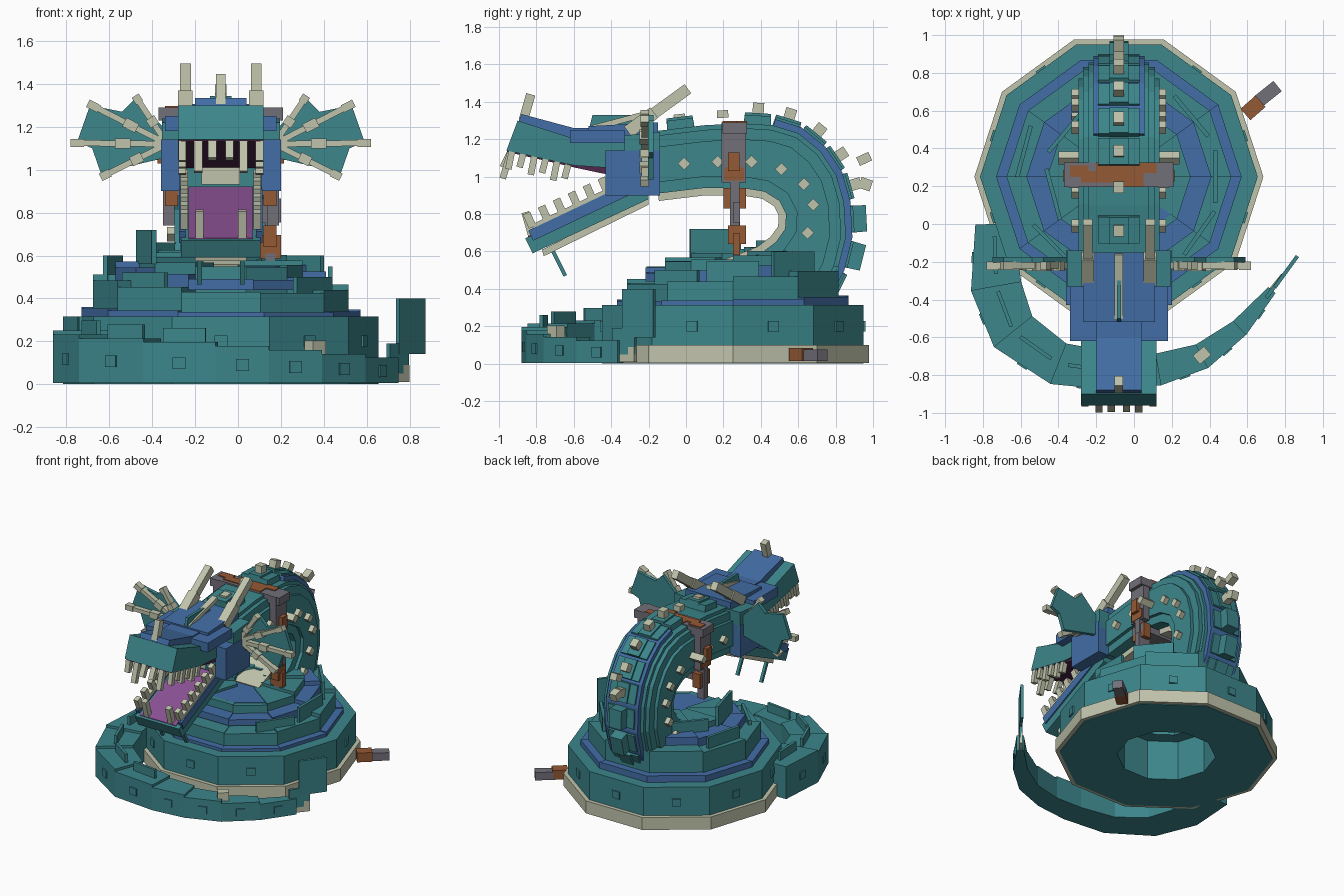
import bpy, bmesh, math
from mathutils import Vector, Matrix

if "Cube" in bpy.data.objects:
    bpy.data.objects.remove(bpy.data.objects["Cube"])

CX, CY = -0.08, 0.25   # middle of the body and of the coil


def material(name, rgb):
    m = bpy.data.materials.new(name)
    m.use_nodes = True
    m.diffuse_color = (*rgb, 1)
    m.node_tree.nodes["Principled BSDF"].inputs["Base Color"].default_value = (*rgb, 1)
    return m


TEAL = material("teal", (0.045, 0.24, 0.26))
BLUE = material("blue", (0.055, 0.155, 0.38))
CREAM = material("cream", (0.53, 0.55, 0.41))
MAROON = material("maroon", (0.08, 0.02, 0.07))
PURPLE = material("purple", (0.25, 0.08, 0.29))
IRON = material("iron", (0.17, 0.16, 0.19))
RUST = material("rust", (0.3, 0.1, 0.035))


def finish(name, bm, mat):
    bmesh.ops.recalc_face_normals(bm, faces=bm.faces)
    me = bpy.data.meshes.new(name)
    bm.to_mesh(me)
    bm.free()
    me.materials.append(mat)
    ob = bpy.data.objects.new(name, me)
    bpy.context.collection.objects.link(ob)
    return ob


def prism(name, axis, pts, t0, t1, mat):
    """Extrude a flat outline along one axis."""
    place = {"x": lambda u, v, t: (t, u, v), "y": lambda u, v, t: (u, t, v),
             "z": lambda u, v, t: (u, v, t)}[axis]
    bm = bmesh.new()
    a = [bm.verts.new(place(u, v, t0)) for u, v in pts]
    b = [bm.verts.new(place(u, v, t1)) for u, v in pts]
    bm.faces.new(a)
    bm.faces.new(b)
    for i in range(len(pts)):
        j = (i + 1) % len(pts)
        bm.faces.new((a[i], a[j], b[j], b[i]))
    return finish(name, bm, mat)


def box(name, lo, hi, mat):
    return prism(name, "z", [(lo[0], lo[1]), (hi[0], lo[1]), (hi[0], hi[1]), (lo[0], hi[1])],
                 lo[2], hi[2], mat)


def bar(name, p, q, w, h, mat):
    """Box running from p to q."""
    p, q = Vector(p), Vector(q)
    bm = bmesh.new()
    m = Matrix.Translation((p + q) / 2) @ (q - p).to_track_quat("Y", "Z").to_matrix().to_4x4()
    bmesh.ops.create_cube(bm, size=1, matrix=m @ Matrix.Diagonal((w, (q - p).length, h, 1)))
    return finish(name, bm, mat)


def body(name, pts, half, mat):
    """Side outline extruded evenly about the body middle."""
    return prism(name, "x", pts, CX - half, CX + half, mat)


def polar(r, a):
    return CX + r * math.cos(a), CY + r * math.sin(a)


def offset(path, d):
    """Shift an open path sideways."""
    out = []
    for i, p in enumerate(path):
        a, b = Vector(path[max(i - 1, 0)]), Vector(path[min(i + 1, len(path) - 1)])
        t = (b - a).normalized()
        out.append((p[0] + t.y * d, p[1] - t.x * d))
    return out


# Coil: stacked ten-sided tiers, the upper ones tilted like a spiral
STEP = math.tau / 10
TIERS = [("belly_band", 0.72, 0.765, 0.005, 0.10, 0, CREAM),
         ("lower_coil", 0.34, 0.735, 0.0, 0.315, 0, TEAL),
         ("lower_ridge", 0.40, 0.65, 0.30, 0.35, 0.015, BLUE),
         ("middle_coil", 0.24, 0.595, 0.30, 0.475, 0.05, TEAL),
         ("middle_ridge", 0.20, 0.49, 0.44, 0.535, 0.05, BLUE),
         ("upper_coil", 0.10, 0.38, 0.40, 0.585, 0.04, TEAL)]
for name, r0, r1, z0, z1, tilt, mat in TIERS:
    for i in range(10):
        a, b = i * STEP, (i + 1) * STEP
        prism(name, "z", [polar(r0, a), polar(r1, a), polar(r1, b), polar(r0, b)],
              z0, z1 + tilt * math.sin((a + b) / 2 - 0.5), mat)
prism("coil_core", "z", [polar(0.34, i * STEP) for i in range(10)], 0.42, 0.55, BLUE)

# Square scales on the lower coil, standing fins on the upper turns
for i in range(10):
    a = (i + 0.5) * STEP
    bar("coil_scale", (*polar(0.69, a), 0.2), (*polar(0.709, a), 0.2), 0.06, 0.055, TEAL)
for a, r, z in ((195, 0.36, 0.72), (140, 0.37, 0.66), (0, 0.51, 0.55), (40, 0.5, 0.6),
                (-35, 0.52, 0.5), (225, 0.5, 0.52), (165, 0.52, 0.6)):
    a = math.radians(a)
    p, t = Vector((*polar(r, a), z - 0.08)), Vector((-math.sin(a), math.cos(a), 0)) * 0.14
    bar("coil_fin", p - t, p + t, 0.022, 0.16, TEAL)

# Tail wrapping around the front, shrinking segment by segment
TAIL = [(-0.74, 0.0, .2), (-0.73, -0.33, .27), (-0.64, -0.57, .26), (-0.4, -0.74, .23),
        (-0.1, -0.78, .2), (0.13, -0.77, .17), (0.36, -0.7, .14), (0.56, -0.55, .1),
        (0.73, -0.35, .05)]
line = [p[:2] for p in TAIL]
left = [offset(line, p[2] / 2)[i] for i, p in enumerate(TAIL)]
right = [offset(line, -p[2] / 2)[i] for i, p in enumerate(TAIL)]
for i in range(len(TAIL) - 1):
    top = 0.25 - 0.018 * i
    prism("tail_segment", "z", [left[i], left[i + 1], right[i + 1], right[i]], 0.005, top, TEAL)
    mid = (Vector(line[i]) + Vector(line[i + 1])) / 2
    d = (Vector(line[i + 1]) - Vector(line[i])).normalized()
    if i < 4:
        bar("tail_fin", (*(mid - d * 0.1), top + 0.02), (*(mid + d * 0.1), top + 0.02),
            0.02, 0.09, TEAL)
    side = (Vector(left[i]) + Vector(left[i + 1])) / 2
    edge = (Vector(left[i + 1]) - Vector(left[i])).normalized()
    n = Vector((edge.y, -edge.x))
    bar("tail_scale", (*(side - n * 0.01), top / 2), (*(side + n * 0.008), top / 2),
        0.06, 0.055, TEAL)
bar("tail_blade", (0.745, -0.335, 0.27), (0.865, -0.17, 0.27), 0.02, 0.26, TEAL)
bar("tail_blade_root", (0.7, -0.39, 0.12), (0.79, -0.27, 0.12), 0.02, 0.14, TEAL)
bar("tail_stud", (0.33, -0.72, 0.17), (0.39, -0.67, 0.17), 0.06, 0.07, CREAM)
bar("tail_belly", (0.72, -0.355, 0.05), (0.79, -0.27, 0.05), 0.024, 0.08, CREAM)

# Neck arching up from the back and forward to the head
OUTER = [(0.72, 0.38), (0.79, 0.52), (0.83, 0.68), (0.82, 0.86), (0.78, 1.0), (0.70, 1.12),
         (0.59, 1.21), (0.46, 1.25), (0.3, 1.26), (0.1, 1.25), (-0.15, 1.22)]
INNER = [(-0.15, 0.91), (0.1, 0.94), (0.3, 0.94), (0.42, 0.92), (0.5, 0.87), (0.535, 0.8),
         (0.53, 0.72), (0.48, 0.65), (0.4, 0.59), (0.22, 0.52)]


def strip(name, path, d0, d1, half, mat):
    body(name, offset(path, d0) + offset(path, d1)[::-1], half, mat)


body("neck", OUTER + INNER + [(0.22, 0.4)], 0.19, TEAL)
body("neck_sides", offset(OUTER, -0.06) + offset(INNER, -0.06) + [(0.3, 0.4)], 0.215, TEAL)
strip("neck_shell", OUTER, -0.01, 0.025, 0.16, TEAL)
strip("neck_stripe", OUTER[:8], 0.0, 0.06, 0.135, BLUE)
strip("neck_belly", INNER, -0.01, 0.04, 0.11, CREAM)
for i in range(len(OUTER) - 1):
    a, b = Vector(OUTER[i]), Vector(OUTER[i + 1])
    t = (b - a).normalized()
    n = Vector((t.y, -t.x))
    c = a.lerp(b, 0.5)
    plates = [("back_plate", 0.072, 0.11), ("back_fin", 0.14 if i in (1, 2) else 0.085, 0.05)]
    for name, h, half in plates if i != 8 else []:
        q = [c - t * 0.075, c + t * 0.075, c + t * 0.07 + n * h, c - t * 0.07 + n * h]
        body(name, [tuple(v) for v in q], half, TEAL)
    if i > 2:
        s, e = c + n * 0.06, c + n * (0.14 if i < 8 else 0.1)
        bar("spine", (CX, *s), (CX, *e), 0.055, 0.06, CREAM)
bar("rear_spine", (CX, 0.92, 1.08), (CX, 0.985, 1.11), 0.055, 0.05, CREAM)
bar("rear_spine", (CX, 0.93, 0.97), (CX, 0.99, 0.95), 0.055, 0.06, CREAM)

# Diamond studs along both sides of the neck
STUDS = [(-0.01, 1.07), (0.17, 1.08), (0.35, 1.08), (0.51, 1.04), (0.63, 0.96), (0.68, 0.85),
         (0.65, 0.7), (0.57, 0.57)]
for i, (y, z) in enumerate(STUDS):
    r = 0.034
    body("neck_studs", [(y - r, z), (y, z - r), (y + r, z), (y, z + r)],
         0.32 if i == 2 else 0.25, CREAM)

# Head and snout
body("snout", [(-0.96, 1.14), (-0.9, 1.3), (-0.62, 1.21), (-0.3, 1.2), (-0.3, 1.04),
               (-0.6, 1.06)], 0.2, TEAL)
body("snout_ridge", [(-0.9, 1.28), (-0.88, 1.335), (-0.6, 1.26), (-0.3, 1.26), (-0.3, 1.18),
                     (-0.62, 1.19)], 0.12, BLUE)
body("palate", [(-0.957, 1.143), (-0.6, 1.07), (-0.35, 1.06), (-0.35, 1.0), (-0.46, 1.02),
                (-0.6, 1.05), (-0.955, 1.132)], 0.185, MAROON)
body("brow", [(-0.62, 1.18), (-0.62, 1.25), (-0.33, 1.25), (-0.33, 1.18)], 0.26, BLUE)
body("crown", [(-0.52, 1.18), (-0.52, 1.27), (-0.15, 1.29), (-0.15, 1.1)], 0.19, BLUE)
body("skull", [(-0.33, 1.1), (-0.33, 1.22), (-0.14, 1.24), (-0.14, 1.1)], 0.275, TEAL)
body("throat", [(-0.4, 0.92), (-0.4, 1.12), (-0.14, 1.12), (-0.14, 0.92)], 0.2, TEAL)
body("mouth_back", [(-0.407, 0.93), (-0.407, 1.05), (-0.38, 1.05), (-0.38, 0.93)], 0.09, CREAM)
bar("nose_horn", (CX, -0.87, 1.3), (CX, -0.83, 1.44), 0.045, 0.05, CREAM)
body("crest_web", [(-0.52, 1.25), (-0.5, 1.33), (-0.3, 1.33), (-0.2, 1.27)], 0.01, TEAL)
bar("crest", (CX, -0.5, 1.26), (CX, -0.16, 1.35), 0.045, 0.03, CREAM)

# Lower jaw, hanging open
body("jaw", [(-0.86, 0.67), (-0.82, 0.59), (-0.2, 0.88), (-0.2, 0.975)], 0.185, TEAL)
body("tongue", [(-0.845, 0.67), (-0.845, 0.682), (-0.3, 0.94), (-0.3, 0.92)], 0.15, PURPLE)
body("jaw_belly", [(-0.77, 0.61), (-0.76, 0.575), (-0.2, 0.85), (-0.2, 0.89)], 0.12, CREAM)

# Everything that comes in mirrored pairs
for s in (-1, 1):
    def at(dx, y, z):
        return CX + s * dx, y, z

    def pair(name, lo, hi, mat):
        x = sorted((CX + s * lo[0], CX + s * hi[0]))
        box(name, (x[0], *lo[1:]), (x[1], *hi[1:]), mat)

    pair("cheek", (0.19, -0.43, 0.9), (0.28, -0.14, 1.14), BLUE)
    bar("horn", at(0.165, -0.32, 1.23), at(0.165, 0.01, 1.47), 0.05, 0.06, CREAM)
    bar("horn_base", at(0.165, -0.31, 1.24), at(0.165, -0.17, 1.342), 0.068, 0.07, CREAM)
    bar("whisker", at(0.1, -0.72, 0.62), at(0.1, -0.645, 0.47), 0.022, 0.02, TEAL)
    bar("jaw_side", at(0.18, -0.83, 0.685), at(0.18, -0.24, 0.965), 0.03, 0.06, BLUE)
    bar("gum", at(0.17, -0.81, 0.735), at(0.17, -0.38, 0.94), 0.036, 0.03, CREAM)
    for i in range(6):
        y = -0.93 + i * 0.06
        z = 1.14 - (y + 0.93) * 0.25
        bar("upper_tooth", at(0.18, y, z), at(0.18, y - 0.02, z - 0.1 + 0.025 * (i % 2)),
            0.036, 0.035, CREAM)
        y = -0.82 + i * 0.08
        z = 0.73 + (y + 0.82) * 0.47
        bar("lower_tooth", at(0.17, y, z), at(0.17, y - 0.033, z + 0.075), 0.036, 0.042, CREAM)
    for dx, z in ((0.04, 1.05), (0.105, 0.99)):
        bar("front_upper_tooth", at(dx, -0.935, 1.14), at(dx, -0.98, z), 0.038, 0.035, CREAM)
    bar("front_lower_tooth", at(0.1, -0.82, 0.67), at(0.1, -0.86, 0.81), 0.038, 0.04, CREAM)

    # Ear fan: a web with ribs on its front
    web = [(0.24, 1.06), (0.56, 0.985), (0.6, 1.1), (0.67, 1.13), (0.61, 1.3), (0.46, 1.27),
           (0.4, 1.33), (0.26, 1.19)]
    prism("ear_web", "y", [(CX + s * u, v) for u, v in web], -0.203, -0.175, TEAL)
    for u, v in ((0.4, 1.345), (0.62, 1.31), (0.7, 1.125), (0.56, 0.965)):
        root, tip = Vector(at(0.25, -0.21, 1.12)), Vector(at(u, -0.21, v))
        depth = Vector((0, 1, 0))
        for name, f, g, w in (("ear_rib", 0, 1, 0.028), ("ear_knuckle", 0.38, 0.54, 0.046),
                              ("ear_tip", 0.86, 1, 0.038)):
            p, q = root.lerp(tip, f), root.lerp(tip, g)
            e = (q - p).normalized().cross(depth) * w / 2
            prism(name, "y", [(v.x, v.z) for v in (p - e, q - e, q + e, p + e)],
                  -0.225 - w / 2, -0.198, CREAM)

    # Shackle sides with rusty patches and hanging links
    pair("shackle_side", (0.21, 0.19, 0.97), (0.265, 0.32, 1.29), IRON)
    pair("shackle_patch", (0.22, 0.205, 0.98), (0.273, 0.31, 1.05), RUST)
    pair("shackle_hinge", (0.23, 0.225, 1.03), (0.295, 0.285, 1.13), RUST)
    pair("rusty_link", (0.2, 0.2, 0.83), (0.26, 0.32, 0.94), RUST)
    pair("iron_link", (0.215, 0.235, 0.74), (0.27, 0.285, 0.99), IRON)

# Shackle top, trailing chain and broken link on the ground
box("shackle_top", (CX - 0.29, 0.195, 1.23), (CX + 0.29, 0.325, 1.29), IRON)
for x0, x1, y0, y1 in ((-0.2, 0.05, 0.22, 0.28), (-0.12, 0.2, 0.27, 0.325),
                       (0.02, 0.13, 0.195, 0.28), (-0.26, -0.16, 0.25, 0.31)):
    box("shackle_rust", (CX + x0, y0, 1.285), (CX + x1, y1, 1.297), RUST)
box("shackle_base", (CX - 0.26, 0.2, 0.88), (CX + 0.26, 0.31, 0.93), IRON)
for i in range(4):
    z, w = 0.5 + i * 0.085, 0.05 if i % 2 else 0.025
    box("chain_link", (CX + 0.23 - w, 0.25, z), (CX + 0.23 + w, 0.29, z + 0.11),
        RUST if i == 1 else IRON)
box("chain_rust", (CX + 0.2, 0.225, 0.64), (CX + 0.26, 0.32, 0.74), RUST)
bar("broken_link_rust", (0.59, 0.58, 0.05), (0.67, 0.65, 0.05), 0.08, 0.07, RUST)
bar("broken_link_iron", (0.66, 0.65, 0.045), (0.76, 0.73, 0.045), 0.07, 0.06, IRON)
